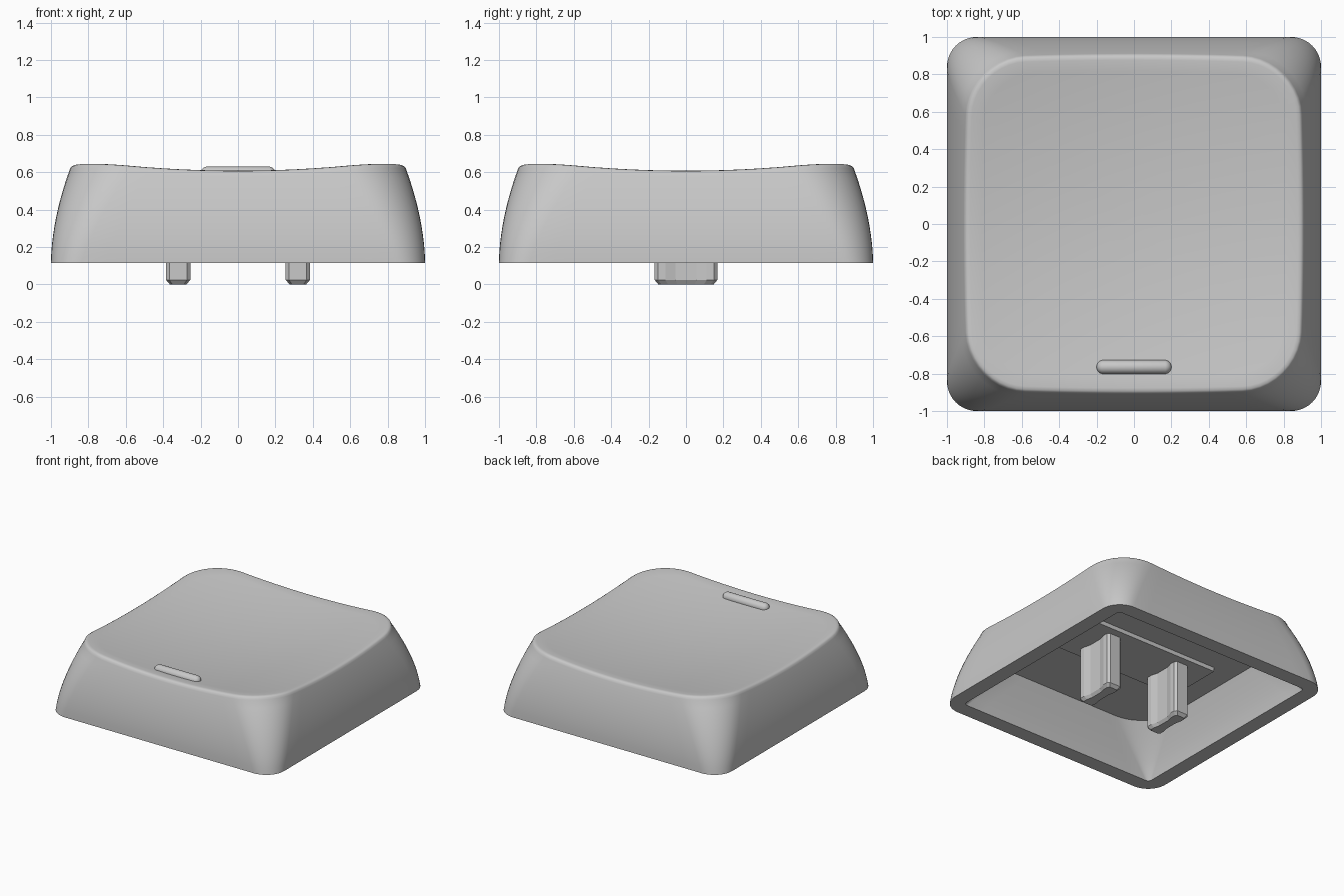
import bpy, bmesh, math

if "Cube" in bpy.data.objects:
    bpy.data.objects.remove(bpy.data.objects["Cube"])

Z0, CEILING = 0.115, 0.47
CORNER_STEPS, SIDE_STEPS = 10, 12

grey = bpy.data.materials.new("grey_plastic")
grey.diffuse_color = (0.58, 0.58, 0.58, 1)
grey.use_nodes = True
grey.node_tree.nodes["Principled BSDF"].inputs["Base Color"].default_value = grey.diffuse_color


def finish(name, bm, angle=None):
    """Turn a bmesh into a named grey object, optionally smoothed."""
    bmesh.ops.recalc_face_normals(bm, faces=bm.faces)
    mesh = bpy.data.meshes.new(name)
    bm.to_mesh(mesh)
    bm.free()
    mesh.materials.append(grey)
    ob = bpy.data.objects.new(name, mesh)
    bpy.context.collection.objects.link(ob)
    if angle:
        bpy.ops.object.select_all(action='DESELECT')
        ob.select_set(True)
        bpy.context.view_layer.objects.active = ob
        bpy.ops.object.shade_smooth_by_angle(angle=math.radians(angle))
    return ob


def loft(bm, rings):
    """Skin closed rings of equal length and cap both ends."""
    loops = [[bm.verts.new(p) for p in ring] for ring in rings]
    n = len(loops[0])
    for a, b in zip(loops, loops[1:]):
        for i in range(n):
            j = (i + 1) % n
            bm.faces.new((a[i], a[j], b[j], b[i]))
    bm.faces.new(loops[0][::-1])
    bm.faces.new(loops[-1])


# Columns of the rounded square: (corner direction, arc angle, side fraction)
columns = []
for q in range(4):
    for s in range(CORNER_STEPS + 1):
        columns.append((q, s / CORNER_STEPS, 0))
    for s in range(1, SIDE_STEPS):
        columns.append((q, 1, s / SIDE_STEPS))


def outline(col, half, radius):
    q, arc, side = col
    a = arc * math.pi / 2
    c = half - radius
    x, y = c + radius * math.cos(a), c + radius * math.sin(a)
    x -= side * 2 * c                      # travel along the straight side
    for _ in range(q):
        x, y = -y, x
    return x, y


def dish(x, y):
    return 0.544 + 0.083 * (x * x + y * y)


def half_width(z):
    return 1 - 0.11 * ((z - Z0) / 0.525) ** 1.8


# Cap shell: inner wall, bottom lip, curved outer wall, soft rim, dished top
rings = []
for i in range(6, -1, -1):
    t = i / 6
    rings.append([(*outline(c, 0.88 - 0.11 * t ** 1.3, 0.03 + 0.27 * t),
                   Z0 + (CEILING - Z0) * t) for c in columns])

rim_z = [dish(*outline(c, 0.885, 0.32)) for c in columns]
DROP = 0.026
for i in range(11):
    t = i / 10
    ring = []
    for c, top in zip(columns, rim_z):
        z = Z0 + (top - DROP - Z0) * t
        ring.append((*outline(c, half_width(z), 0.16 + 0.16 * t), z))
    rings.append(ring)

for inset, drop in ((0.006, 0.013), (0.017, 0.004), (0.034, 0)):
    ring = []
    for c, top in zip(columns, rim_z):
        x, y = outline(c, half_width(top - DROP) - inset, 0.32 - inset)
        ring.append((x, y, dish(x, y) - drop))
    rings.append(ring)

edge = rings[-1]
for k in (0.93, 0.8, 0.65, 0.5, 0.35, 0.2, 0.06):
    rings.append([(x * k, y * k, dish(x * k, y * k)) for x, y, _ in edge])

bm = bmesh.new()
loft(bm, rings)
finish("cap_shell", bm, 40)

# Homing bar: a sphere stretched along x into a capsule
bm = bmesh.new()
bmesh.ops.create_uvsphere(bm, u_segments=24, v_segments=13, radius=0.0375)
for v in bm.verts:
    x, y, z = v.co
    v.co = (z + math.copysign(0.163, z), y - 0.765, x + 0.593)
finish("homing_bar", bm, 40)

# Mounting plate under the ceiling
bm = bmesh.new()
bmesh.ops.create_cube(bm, size=1)
for v in bm.verts:
    v.co = (v.co.x * 1.14, v.co.y * 0.46, 0.457 + v.co.z * 0.04)
finish("mounting_plate", bm)

# Stems: grooved prongs with chamfered corners and tips
quarter = [(0.05, 0.055), (0.065, 0.11), (0.065, 0.15), (0.047, 0.168)]
right = [(x, -y) for x, y in quarter[::-1]] + quarter
profile = right + [(-x, -y) for x, y in right]
for name, cx in (("left_stem", -0.32), ("right_stem", 0.32)):
    bm = bmesh.new()
    loft(bm, [[(cx + x * sx, y * sy, z) for x, y in profile]
              for sx, sy, z in ((0.68, 0.88, 0), (1, 1, 0.024), (1, 1, 0.445))])
    finish(name, bm)
